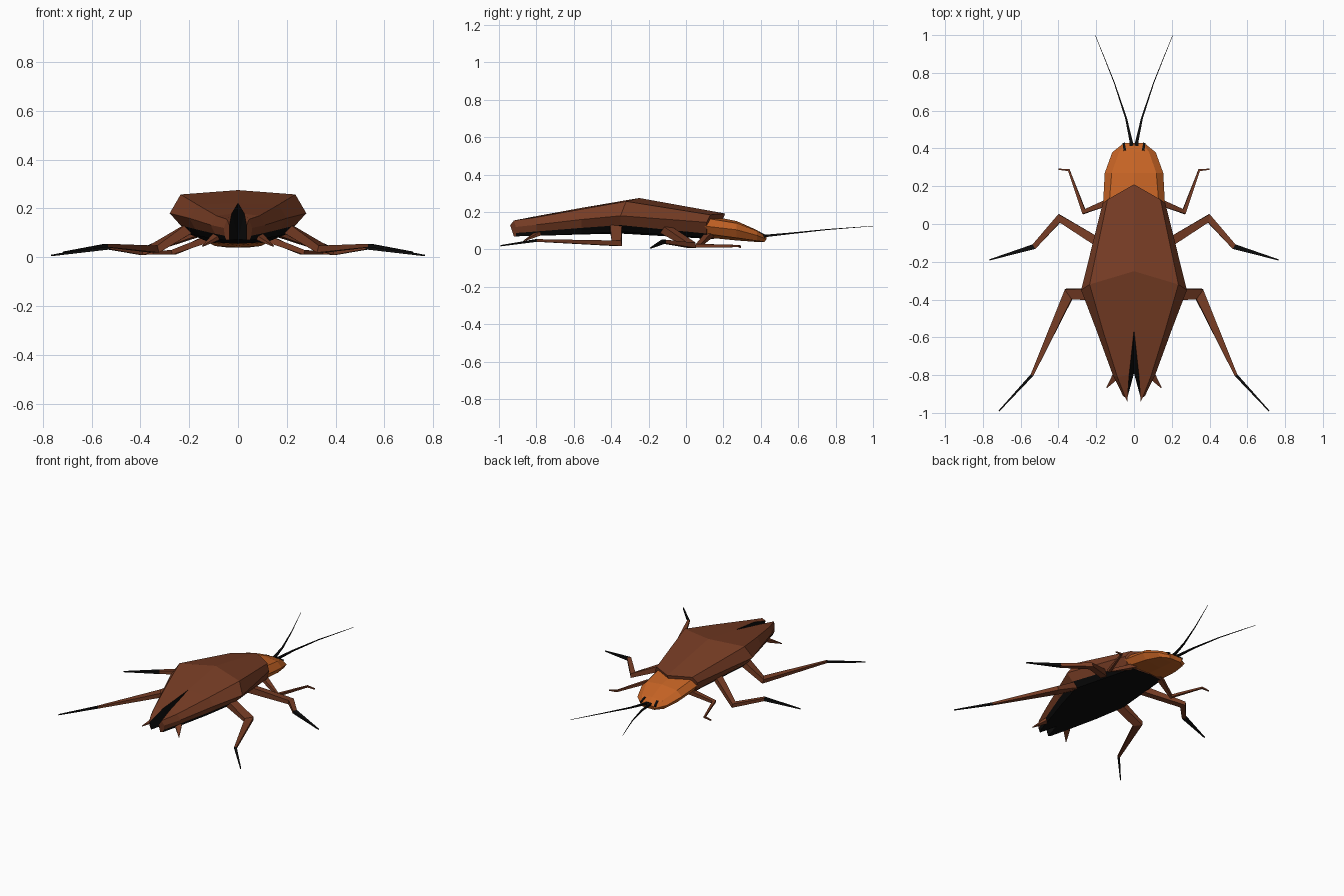
import bpy, bmesh
from mathutils import Vector

if "Cube" in bpy.data.objects:
    bpy.data.objects.remove(bpy.data.objects["Cube"])


def material(name, rgb):
    m = bpy.data.materials.new(name)
    m.diffuse_color = (*rgb, 1)
    m.use_nodes = True
    m.node_tree.nodes["Principled BSDF"].inputs["Base Color"].default_value = m.diffuse_color
    return m


BROWN = material("wing brown", (0.185, 0.046, 0.018))
ORANGE = material("head orange", (0.56, 0.125, 0.018))
BLACK = material("black", (0.004, 0.004, 0.004))


def finish(name, bm, mats):
    """Mirror the right half to the left and make an object of it."""
    bmesh.ops.mirror(bm, geom=bm.verts[:] + bm.edges[:] + bm.faces[:],
                     axis='X', merge_dist=0.0005)
    bmesh.ops.recalc_face_normals(bm, faces=bm.faces)
    me = bpy.data.meshes.new(name)
    bm.to_mesh(me)
    bm.free()
    for m in mats:
        me.materials.append(m)
    ob = bpy.data.objects.new(name, me)
    bpy.context.collection.objects.link(ob)
    return ob


def loft(name, stations, mats, band_mats):
    """Skin half cross-sections running from top centre to bottom centre."""
    bm = bmesh.new()
    rings = [[bm.verts.new(p) for p in s] for s in stations]
    n = len(rings[0])
    for a, b in zip(rings, rings[1:]):
        for i in range(n):
            q = (a[i], a[(i + 1) % n], b[(i + 1) % n], b[i])
            if all(v.co.x < 1e-6 for v in q):
                continue            # nothing on the symmetry plane
            bm.faces.new(q).material_index = band_mats[i]
    bm.faces.new(rings[0])
    bm.faces.new(rings[-1])
    return finish(name, bm, mats)


def limb(name, points, mats, seg_mats, sides=4):
    """Pair of jointed, tapered limbs; points are (x, y, z, width, height)."""
    bm = bmesh.new()
    pos = [Vector(p[:3]) for p in points]
    rings = []
    for i, p in enumerate(points):
        d = Vector()
        if i:
            d += (pos[i] - pos[i - 1]).normalized()
        if i < len(pos) - 1:
            d += (pos[i + 1] - pos[i]).normalized()
        side = d.cross(Vector((0, 0, 1))).normalized()
        up = side.cross(d).normalized()
        w, h = p[3] / 2, p[4] / 2
        rings.append([bm.verts.new(pos[i] + side * w * a + up * h * b)
                      for a, b in ((1, 1), (-1, 1), (-1, -1), (1, -1))])
    for k, (a, b) in enumerate(zip(rings, rings[1:])):
        for i in range(4):
            j = (i + 1) % 4
            bm.faces.new((a[i], a[j], b[j], b[i])).material_index = seg_mats[k]
    bm.faces.new(rings[0]).material_index = seg_mats[0]
    bm.faces.new(rings[-1]).material_index = seg_mats[-1]
    return finish(name, bm, mats)


# Folded wings over a black belly, split by a notch at the tail
loft("wings_and_belly", [
    [(.035, -.94, .13), (.045, -.92, .155), (.058, -.91, .12),
     (.055, -.91, .088), (.048, -.91, .07), (.035, -.92, .07)],
    [(.026, -.80, .178), (.088, -.81, .170), (.112, -.80, .132),
     (.095, -.80, .096), (.08, -.80, .073), (0, -.79, .073)],
    [(0, -.56, .222), (.166, -.56, .215), (.200, -.56, .160),
     (.175, -.56, .115), (.15, -.56, .084), (0, -.56, .080)],
    [(0, -.25, .275), (.235, -.32, .257), (.280, -.35, .180),
     (.235, -.35, .130), (.20, -.35, .095), (0, -.35, .085)],
    [(0, .21, .192), (.140, .13, .185), (.166, .11, .145),
     (.150, .11, .085), (.12, .13, .062), (0, .15, .055)],
], [BROWN, BLACK], [0, 0, 0, 1, 1, 1])

# Shield and head
loft("head_shield", [
    [(0, .10, .185), (.132, .10, .168), (.164, .10, .125),
     (.140, .10, .085), (0, .10, .065)],
    [(0, .27, .152), (.118, .27, .140), (.155, .27, .105),
     (.125, .27, .062), (0, .27, .048)],
    [(0, .38, .103), (.080, .38, .098), (.115, .38, .075),
     (.095, .38, .046), (0, .38, .040)],
    [(0, .43, .070), (.045, .43, .068), (.052, .43, .055),
     (.045, .42, .040), (0, .42, .040)],
], [ORANGE], [0] * 5)

# Eyes
limb("eyes", [(.048, .385, .088, .014, .02), (.054, .425, .066, .012, .02)],
     [BLACK], [0])

# Antennae
limb("antennae", [(.012, .41, .072, .024, .016), (.016, .44, .074, .016, .012),
                  (.042, .56, .086, .010, .008), (.105, .75, .106, .005, .005),
                  (.205, 1.0, .125, .002, .002)], [BLACK], [0] * 4)

# Three pairs of legs
limb("front_legs", [(.10, .13, .085, .04, .03), (.265, .065, .02, .028, .02),
                    (.345, .285, .018, .012, .012), (.40, .29, .012, .007, .007)],
     [BROWN, BLACK], [0, 0, 0])
limb("middle_legs", [(.16, -.115, .11, .05, .045), (.395, .03, .022, .045, .028),
                     (.53, -.12, .042, .028, .02), (.765, -.19, .007, .006, .006)],
     [BROWN, BLACK], [0, 0, 1])
limb("hind_legs", [(.18, -.375, .13, .065, .045), (.345, -.37, .033, .062, .03),
                   (.54, -.80, .048, .016, .014), (.715, -.99, .02, .006, .006)],
     [BROWN, BLACK], [0, 0, 1])

# Tail feelers
limb("tail_feelers", [(.085, -.79, .085, .045, .02), (.145, -.868, .045, .004, .004)],
     [BROWN], [0])
